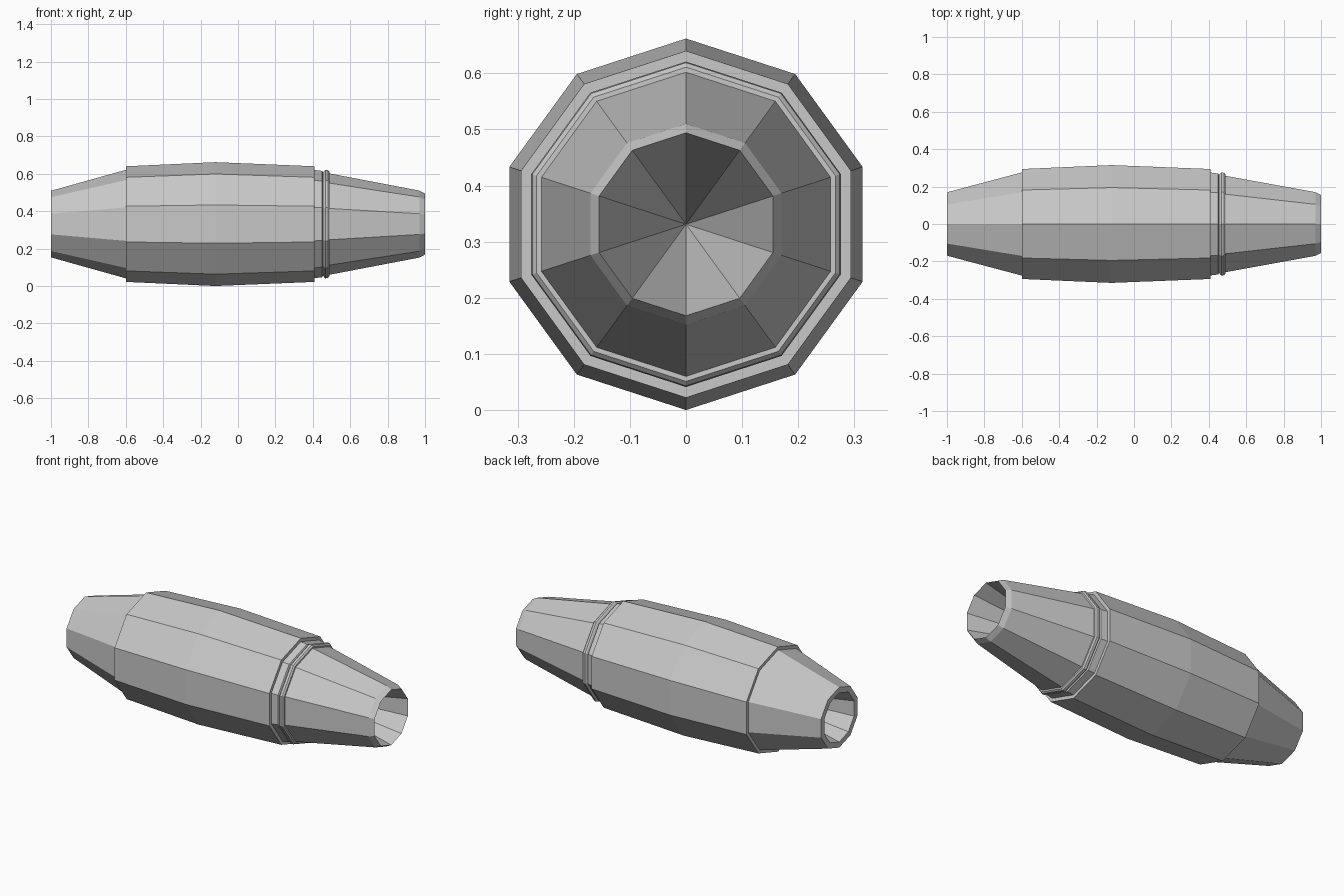
import bpy, bmesh, math

SIDES = 10
AXIS_Z = 0.331

cube = bpy.data.objects.get("Cube")
if cube:
    bpy.data.objects.remove(cube, do_unlink=True)

grey = bpy.data.materials.new("light grey")
grey.use_nodes = True
colour = (0.58, 0.58, 0.58, 1)
grey.diffuse_color = colour
grey.node_tree.nodes["Principled BSDF"].inputs["Base Color"].default_value = colour


def lathe(name, profile):
    """Revolve (x, radius) points about the long axis; radius 0 is an apex."""
    bm = bmesh.new()
    rings = []
    for x, r in profile:
        if r == 0:
            rings.append([bm.verts.new((x, 0, AXIS_Z))] * SIDES)
            continue
        angles = [math.tau * i / SIDES for i in range(SIDES)]
        rings.append([bm.verts.new((x, r * math.sin(a), AXIS_Z + r * math.cos(a)))
                      for a in angles])
    for a, b in zip(rings, rings[1:]):
        for i in range(SIDES):
            j = (i + 1) % SIDES
            corners = list(dict.fromkeys((a[i], a[j], b[j], b[i])))
            bm.faces.new(corners)
    bmesh.ops.recalc_face_normals(bm, faces=bm.faces)
    mesh = bpy.data.meshes.new(name)
    bm.to_mesh(mesh)
    bm.free()
    mesh.materials.append(grey)
    obj = bpy.data.objects.new(name, mesh)
    bpy.context.collection.objects.link(obj)
    return obj


# One continuous shell, from the left recess tip to the right recess tip
lathe("barrel_shell", [
    # recess and rim of the -x end
    (-0.36, 0), (-1.0, 0.145), (-1.0, 0.178),
    # tapered end and step up to the barrel
    (-0.6, 0.29), (-0.6, 0.309),
    # bulging barrel
    (-0.12, 0.331), (0.41, 0.309),
    # collar and groove
    (0.41, 0.289), (0.45, 0.284), (0.455, 0.275),
    # raised band
    (0.46, 0.284), (0.467, 0.29), (0.48, 0.288), (0.488, 0.28), (0.488, 0.271),
    # tapered nose with bevelled rim and recess
    (0.97, 0.179), (1.0, 0.163), (0.36, 0),
])
